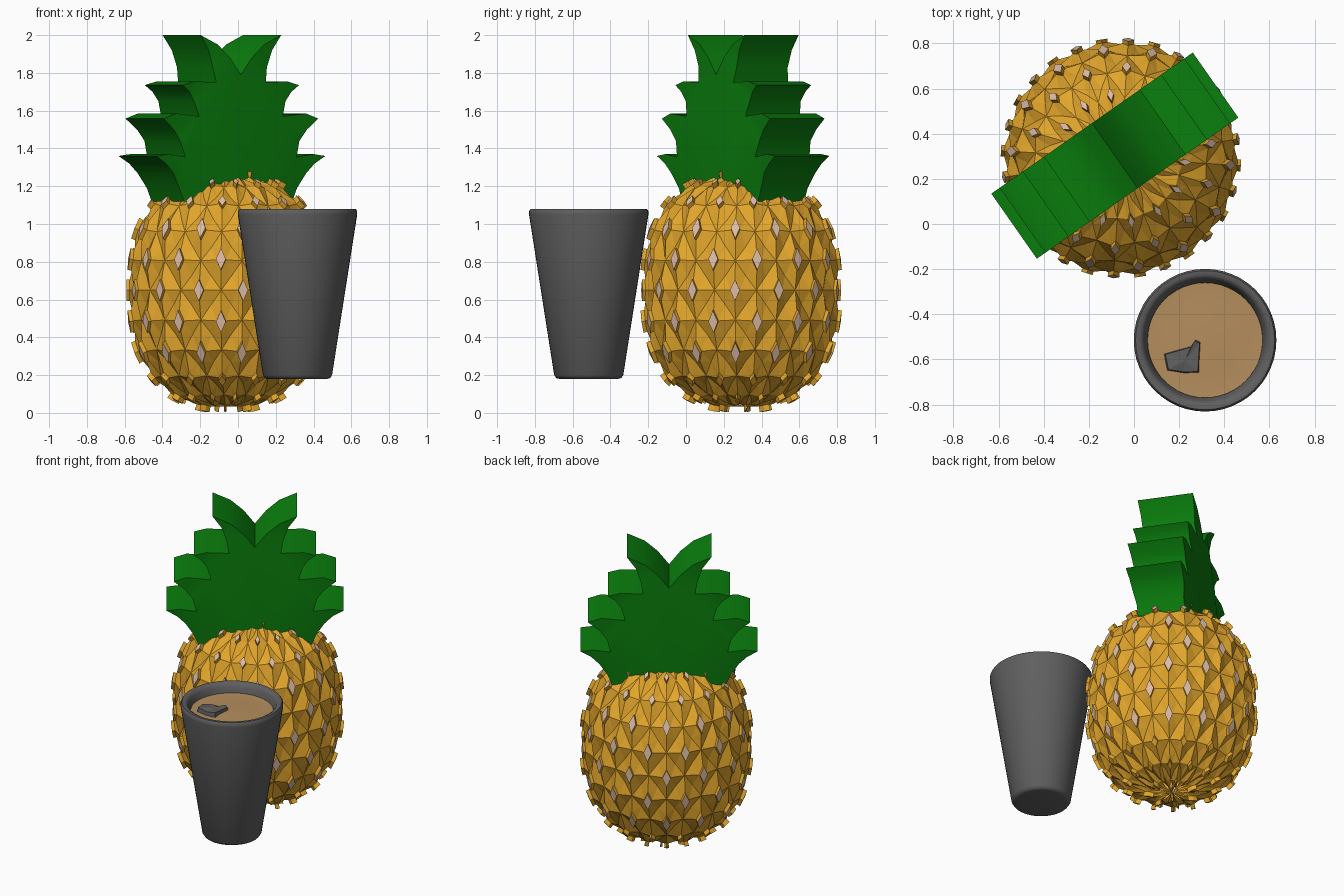
import bpy, bmesh, math
from mathutils import Vector

if "Cube" in bpy.data.objects:
    bpy.data.objects.remove(bpy.data.objects["Cube"])

BODY = Vector((-0.058, 0.292, 0.65))
CUP = Vector((0.315, -0.515, 0))
LEAF_ANGLE = math.radians(35)


def material(name, rgb):
    m = bpy.data.materials.new(name)
    m.diffuse_color = (*rgb, 1)
    m.use_nodes = True
    m.node_tree.nodes["Principled BSDF"].inputs["Base Color"].default_value = m.diffuse_color
    return m


def finish(name, bm, mats, smooth=None):
    bmesh.ops.recalc_face_normals(bm, faces=bm.faces[:])
    me = bpy.data.meshes.new(name)
    bm.to_mesh(me)
    bm.free()
    ob = bpy.data.objects.new(name, me)
    bpy.context.collection.objects.link(ob)
    for m in mats:
        me.materials.append(m)
    if smooth:
        bpy.ops.object.select_all(action='DESELECT')
        ob.select_set(True)
        bpy.context.view_layer.objects.active = ob
        bpy.ops.object.shade_smooth_by_angle(angle=math.radians(smooth))
    return ob


gold = material("gold_skin", (0.76, 0.38, 0.025))
tan = material("pale_tip", (0.72, 0.5, 0.38))
green = material("leaf_green", (0.003, 0.21, 0.004))
dark = material("dark_grey", (0.115, 0.115, 0.115))
brown = material("drink_brown", (0.46, 0.27, 0.11))

# Fruit body: staggered diamond scales, each a faceted pyramid with a stubby block
COLS, ROWS = 14, 6


def skin(col, row, depth=0.0):
    """Point on the egg-shaped skin, pushed inward by depth (less at the poles)."""
    phi = math.radians(90 * max(-1, min(1, row / ROWS)))
    c, s = max(0.0, math.cos(phi)), math.sin(phi)
    n, h = (2.4, 0.615) if row > 0 else (2.4, 0.625)
    k = (c ** n + abs(s) ** n) ** (-1 / n)
    th = math.radians(-55) + 2 * math.pi * col / COLS
    if depth > 0:
        depth *= 0.35 + 0.65 * c
    r, z = max(0.0, 0.525 * c * k - depth * c), h * s * k - depth * s
    return BODY + Vector((r * math.cos(th), r * math.sin(th), z))


RING = [(-.5, 0), (-.25, .5), (0, 1), (.25, .5),
        (.5, 0), (.25, -.5), (0, -1), (-.25, -.5)]
bm = bmesh.new()
for row in range(1 - ROWS, ROWS):
    # blocks shrink towards the poles; every other one is dropped on the last ring
    su, sv = 0.22, (0.35 if abs(row) < 3 else 0.22)
    for j in range(COLS):
        col = j + 0.5 * (row % 2)
        outer = [bm.verts.new(skin(col + a, row + b, 0.026 if i % 2 == 0 else 0.04))
                 for i, (a, b) in enumerate(RING)]
        base = [bm.verts.new(skin(col + a * su, row + b * sv, 0.008)) for a, b in RING[::2]]
        for i in range(4):
            o, nxt = 2 * i, (i + 1) % 4
            for f in ((outer[o], outer[o + 1], base[i]),
                      (outer[o + 1], base[nxt], base[i]),
                      (outer[o + 1], outer[(o + 2) % 8], base[nxt])):
                bm.faces.new(f)
        tip = base
        if abs(row) < 5 or j % 2 == 0:
            tip = [bm.verts.new(skin(col + a * su, row + b * sv, -0.008 - 0.004 * abs(row)))
                   for a, b in RING[::2]]
            for i in range(4):
                n = (i + 1) % 4
                bm.faces.new((base[i], base[n], tip[n], tip[i]))
        bm.faces.new(tip).material_index = 1 if row > -3 and tip is not base else 0
bmesh.ops.remove_doubles(bm, verts=bm.verts[:], dist=0.0004)
bmesh.ops.dissolve_degenerate(bm, edges=bm.edges[:], dist=0.0001)
finish("fruit_body", bm, [gold, tan])

# Leaf crown: tiered half silhouette (distance out, height, half width), slightly
# pinched under each leaf, mirrored about a full-width centre ridge
T, M, N = 0.176, 0.165, 0.15
half = [(0, 1.12, T), (.35, 1.12, N), (.38, 1.19, N), (.43, 1.27, M), (.48, 1.32, .17),
        (.545, 1.36, T), (.47, 1.37, T), (.36, 1.355, T), (.385, 1.44, M), (.43, 1.50, .17),
        (.50, 1.558, T), (.42, 1.585, T), (.27, 1.57, T), (.295, 1.65, M), (.33, 1.70, .17),
        (.375, 1.735, T), (.30, 1.755, T), (.16, 1.75, T), (.175, 1.83, M), (.205, 1.92, .17),
        (.26, 2.0, T), (.15, 1.95, T), (.07, 1.88, T), (0, 1.79, T)]
along = Vector((math.cos(LEAF_ANGLE), math.sin(LEAF_ANGLE), 0))
across = Vector((math.sin(LEAF_ANGLE), -math.cos(LEAF_ANGLE), 0))
mid = Vector((-0.085, 0.303, 0))
bm = bmesh.new()
for side in (1, -1):
    near, far = [[bm.verts.new(mid + along * u * side + across * w * d + Vector((0, 0, z)))
                  for u, z, w in half] for d in (1, -1)]
    for i in range(len(half) - 1):
        bm.faces.new((near[i], near[i + 1], far[i + 1], far[i]))
    bm.faces.new(near)
    bm.faces.new(far)
bmesh.ops.remove_doubles(bm, verts=bm.verts[:], dist=0.0005)
bmesh.ops.triangulate(bm, faces=[f for f in bm.faces if len(f.verts) > 4])
finish("leaf_crown", bm, [green], 45)


def lathe(name, points, mat, steps=48):
    bm = bmesh.new()
    vs = [bm.verts.new(CUP + Vector((r, 0, z))) for r, z in points]
    es = [bm.edges.new(p) for p in zip(vs, vs[1:])]
    bmesh.ops.spin(bm, geom=vs + es, cent=CUP, axis=(0, 0, 1),
                   angle=2 * math.pi, steps=steps)
    bmesh.ops.remove_doubles(bm, verts=bm.verts[:], dist=0.0005)
    return finish(name, bm, [mat], 50)


# Tapered tumbler with rounded base and lip
lathe("cup", [(0, .18), (.155, .18), (.172, .184), (.183, .20), (.316, 1.05),
              (.316, 1.068), (.308, 1.08), (.29, 1.08), (.277, 1.072), (.268, 1.055),
              (.252, 1.0), (.16, .26), (0, .26)], dark)

# Drink surface with a shallow ripple
lathe("drink", [(0, 1.02), (.09, 1.024), (.17, 1.016), (.255, 1.02),
                (.25, .98), (0, .98)], brown)

# Floating chunk in the drink
chunk = [(.13, -.575), (.145, -.65), (.22, -.662), (.29, -.66),
         (.298, -.52), (.275, -.51), (.255, -.54), (.20, -.555)]
bm = bmesh.new()
low = [bm.verts.new((x, y, 1.0)) for x, y in chunk]
top = [bm.verts.new((.22 + (x - .22) * .9, -.6 + (y + .6) * .9, 1.04 + .008 * (i % 2)))
       for i, (x, y) in enumerate(chunk)]
peak = bm.verts.new((.225, -.605, 1.05))
for i in range(len(chunk)):
    n = (i + 1) % len(chunk)
    bm.faces.new((low[i], low[n], top[n], top[i]))
    bm.faces.new((top[i], top[n], peak))
bm.faces.new(low[::-1])
finish("floating_chunk", bm, [dark])
